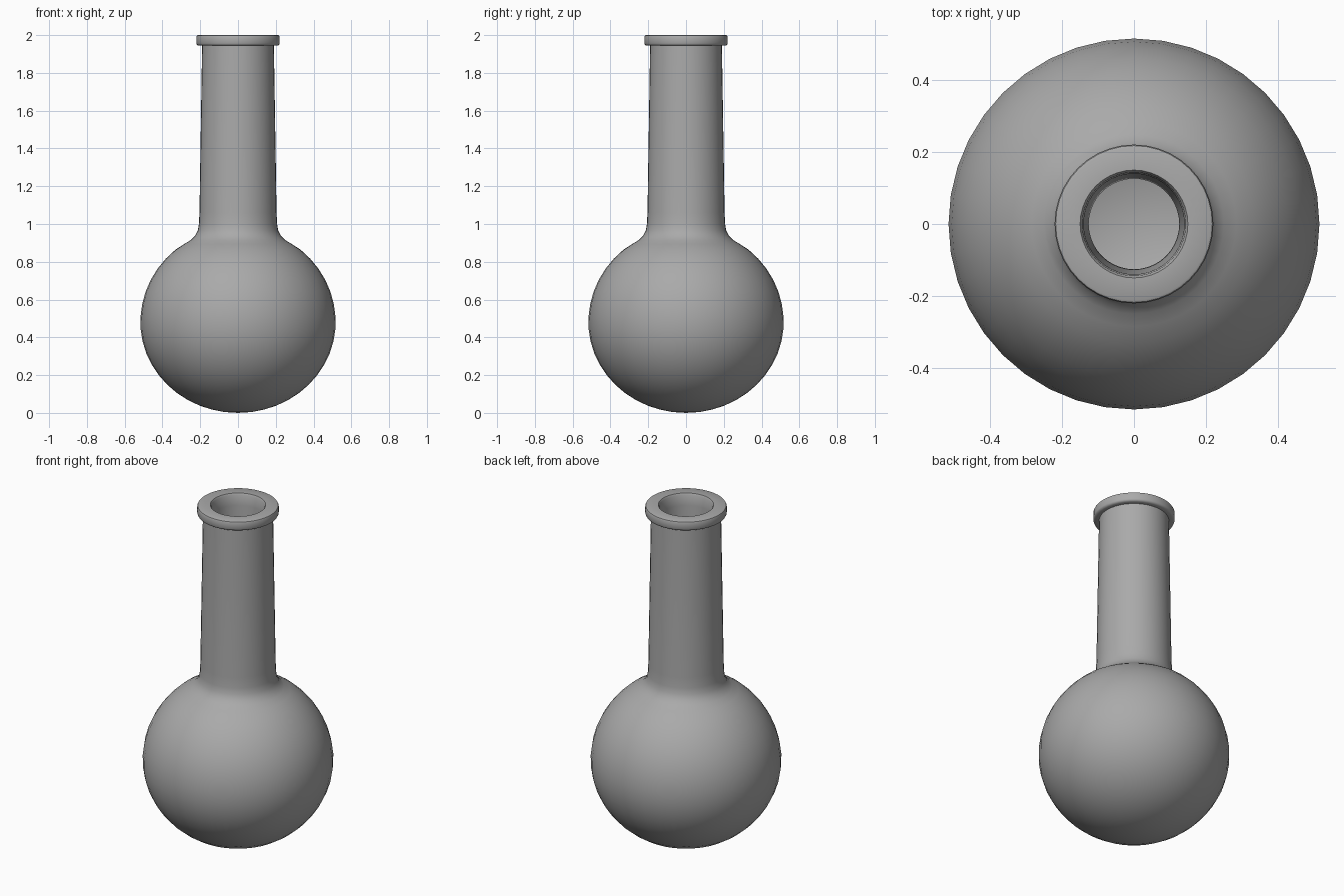
import bpy
import bmesh
from math import sin, cos, radians, tau

SIDES = 40

cube = bpy.data.objects.get("Cube")
if cube:
    bpy.data.objects.remove(cube)

grey = bpy.data.materials.new("neutral grey")
grey.use_nodes = True
colour = (0.4, 0.4, 0.4, 1)
grey.diffuse_color = colour
grey.node_tree.nodes["Principled BSDF"].inputs["Base Color"].default_value = colour


def bulb(radius, low, high, end, steps=18, mid=0.48):
    """Bulb profile from the bottom pole up to the angle end."""
    points = []
    for i in range(steps + 1):
        a = radians(-90 + (end + 90) * i / steps)
        points.append((radius * cos(a), mid + (low if a < 0 else high) * sin(a)))
    return points


def lathe(name, profile):
    """Revolve a profile of (radius, height) about the z axis."""
    bm = bmesh.new()
    verts = [bm.verts.new((r, 0, z)) for r, z in profile]
    edges = [bm.edges.new(pair) for pair in zip(verts, verts[1:])]
    bmesh.ops.spin(bm, geom=verts + edges, cent=(0, 0, 0), axis=(0, 0, 1),
                   angle=tau, steps=SIDES, use_merge=False)
    bmesh.ops.remove_doubles(bm, verts=bm.verts, dist=0.0005)
    bmesh.ops.recalc_face_normals(bm, faces=bm.faces)
    mesh = bpy.data.meshes.new(name)
    bm.to_mesh(mesh)
    bm.free()
    mesh.materials.append(grey)
    obj = bpy.data.objects.new(name, mesh)
    bpy.context.collection.objects.link(obj)
    bpy.ops.object.select_all(action="DESELECT")
    obj.select_set(True)
    bpy.context.view_layer.objects.active = obj
    bpy.ops.object.shade_smooth_by_angle(angle=radians(35))
    return obj


# Outer wall: round bulb, curved shoulder and tapering neck
outside = bulb(0.517, 0.48, 0.5, 50) + [
    (0.285, 0.894), (0.25, 0.915), (0.227, 0.938), (0.213, 0.965),
    (0.207, 1.0), (0.204, 1.06), (0.19, 1.944)]

# Flat rim with softened edges
rim = [(0.21, 1.944), (0.218, 1.949), (0.221, 1.956),
       (0.221, 1.99), (0.218, 1.997), (0.212, 2.0), (0.15, 2.0)]

# Inner wall, followed down to the hollow floor
inside = [(0.144, 1.99), (0.14, 1.93), (0.126, 1.06), (0.128, 1.0),
          (0.14, 0.94), (0.175, 0.89)] + bulb(0.45, 0.41, 0.43, 62)[::-1]

lathe("flask", outside + rim + inside)
